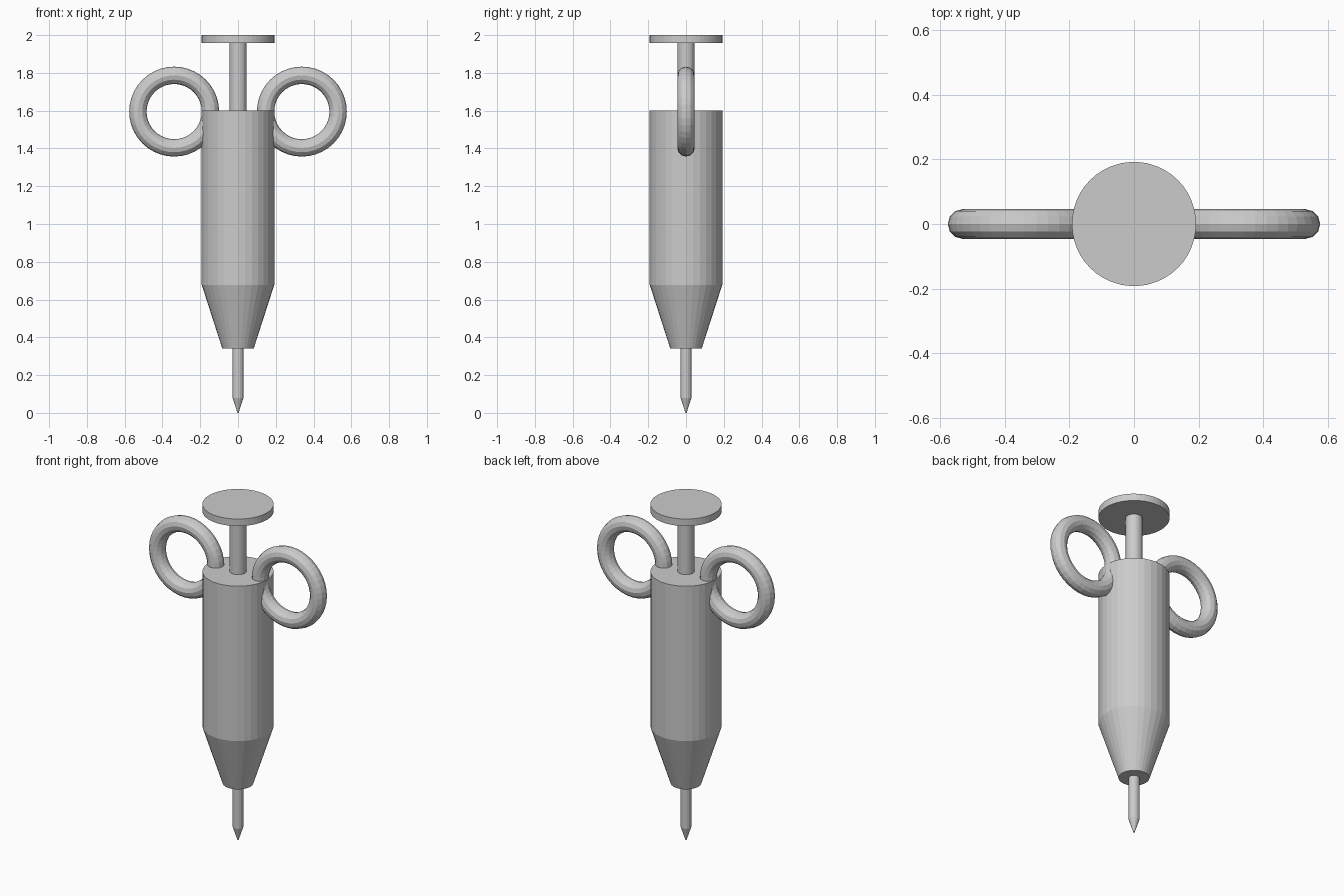
import bpy, bmesh
from math import cos, sin, pi

if "Cube" in bpy.data.objects:
    bpy.data.objects.remove(bpy.data.objects["Cube"])


def lathe(name, profile, sides=32):
    """Closed solid of revolution about z from (radius, height) points."""
    bm = bmesh.new()
    rings = [[bm.verts.new((r * cos(2 * pi * i / sides), r * sin(2 * pi * i / sides), z))
              for i in range(sides)] for r, z in profile]
    for a, b in zip(rings, rings[1:]):
        for i in range(sides):
            j = (i + 1) % sides
            bm.faces.new((a[i], a[j], b[j], b[i]))
    bm.faces.new(rings[0][::-1])
    bm.faces.new(rings[-1])
    mesh = bpy.data.meshes.new(name)
    bm.to_mesh(mesh)
    bm.free()
    obj = bpy.data.objects.new(name, mesh)
    bpy.context.collection.objects.link(obj)
    return obj


# Barrel with tapered nose
lathe("barrel", [(0.083, 0.34), (0.192, 0.678), (0.192, 1.6)])

# Needle with pointed tip
lathe("needle", [(0.003, 0.0), (0.029, 0.08), (0.029, 0.36)], 16)

# Plunger rod and thumb disc
lathe("plunger_rod", [(0.045, 1.58), (0.045, 1.97)], 24)
lathe("thumb_disc", [(0.192, 1.958), (0.192, 2.0)], 48)

# Finger rings, one each side, partly sunk into the barrel
for side, label in ((-1, "left"), (1, "right")):
    bpy.ops.mesh.primitive_torus_add(
        location=(side * 0.338, 0, 1.595), rotation=(pi / 2, 0, 0),
        major_radius=0.192, minor_radius=0.046,
        major_segments=40, minor_segments=12)
    bpy.context.object.name = label + "_finger_ring"
